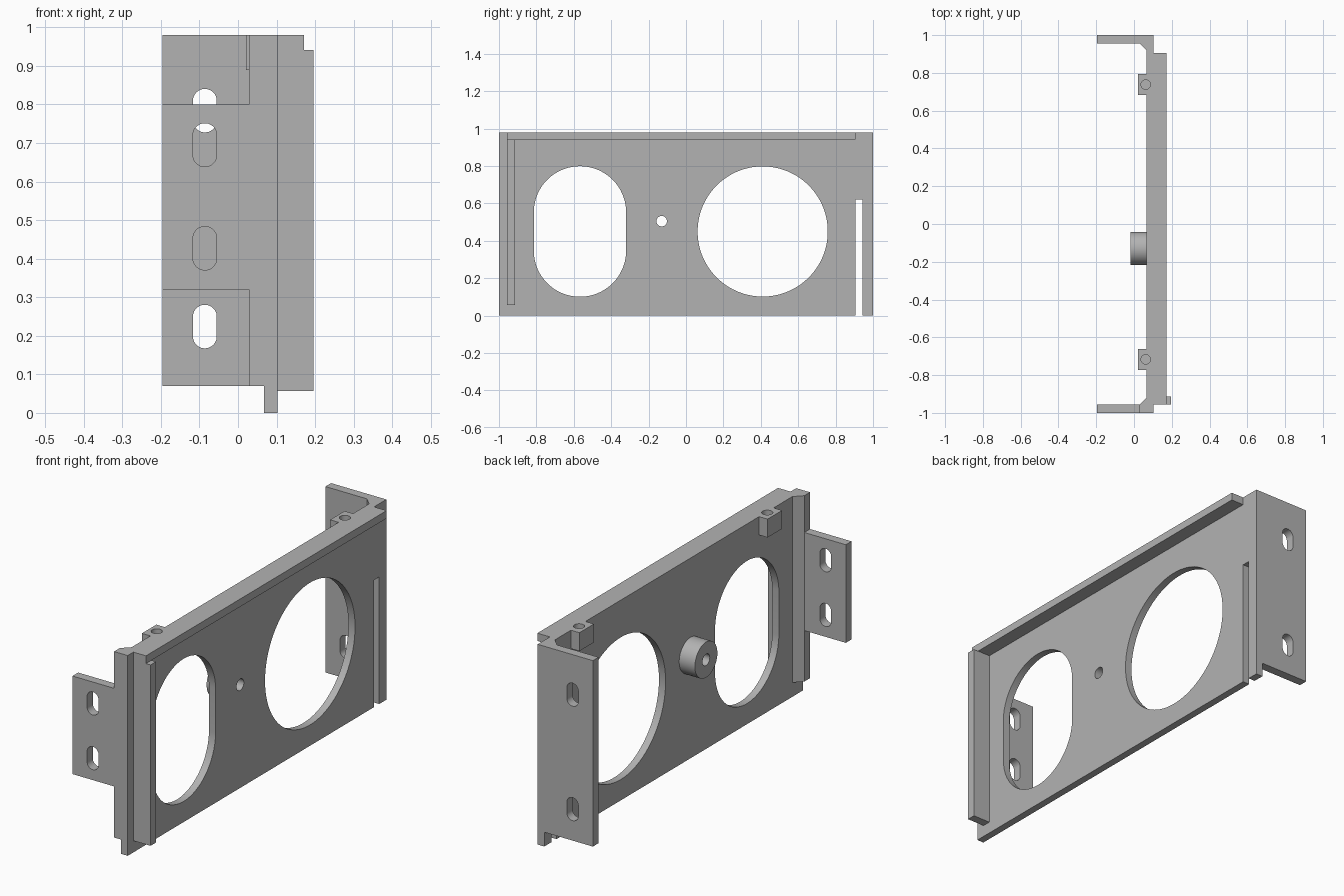
import bpy, bmesh, math
from mathutils import Vector

cube = bpy.data.objects.get("Cube")
if cube:
    bpy.data.objects.remove(cube, do_unlink=True)

grey = bpy.data.materials.new("plain grey")
grey.use_nodes = True
grey.diffuse_color = (0.45, 0.45, 0.45, 1)
grey.node_tree.nodes["Principled BSDF"].inputs["Base Color"].default_value = (0.45, 0.45, 0.45, 1)

# Order in which (u, v, depth) land on x, y, z for each extrusion axis
PLACE = {
    "x": lambda u, v, d: Vector((d, u, v)),
    "y": lambda u, v, d: Vector((u, d, v)),
    "z": lambda u, v, d: Vector((u, v, d)),
}


def prism(name, outline, axis, lo, hi):
    """Extrude a flat outline along an axis."""
    bm = bmesh.new()
    face = bm.faces.new([bm.verts.new(PLACE[axis](u, v, lo)) for u, v in outline])
    ext = bmesh.ops.extrude_face_region(bm, geom=[face])
    moved = [g for g in ext["geom"] if isinstance(g, bmesh.types.BMVert)]
    bmesh.ops.translate(bm, verts=moved, vec=PLACE[axis](0, 0, hi - lo))
    bmesh.ops.recalc_face_normals(bm, faces=bm.faces)
    mesh = bpy.data.meshes.new(name)
    bm.to_mesh(mesh)
    bm.free()
    mesh.materials.append(grey)
    obj = bpy.data.objects.new(name, mesh)
    bpy.context.collection.objects.link(obj)
    return obj


def rect(u0, u1, v0, v1):
    return [(u0, v0), (u1, v0), (u1, v1), (u0, v1)]


def slot(u, v, r, straight=0.0, n=64):
    """Round outline, stretched along v by a straight length."""
    pts = []
    for i in range(n):
        a = 2 * math.pi * (i + 0.5) / n
        shift = math.copysign(straight / 2, math.sin(a))
        pts.append((u + r * math.cos(a), v + shift + r * math.sin(a)))
    return pts


def select(obj):
    bpy.ops.object.select_all(action="DESELECT")
    obj.select_set(True)
    bpy.context.view_layer.objects.active = obj


def cut(obj, outline, axis, lo, hi):
    """Subtract an extruded outline from a part."""
    cutter = prism("cutter", outline, axis, lo, hi)
    cutter.hide_render = True
    mod = obj.modifiers.new("cut", "BOOLEAN")
    mod.operation, mod.solver, mod.object = "DIFFERENCE", "EXACT", cutter
    select(obj)
    bpy.ops.object.modifier_apply(modifier=mod.name)
    bpy.data.objects.remove(cutter, do_unlink=True)


BACK, FACE, TOP, FOOT, EDGE = 0.067, 0.103, 0.98, 0.07, 0.196
WALL = 0.956   # inner side of both end flanges
STEP = 0.029   # where the flange narrows

# Main panel with its openings
panel = prism("panel", rect(-1, 1, 0, TOP), "x", BACK, FACE)
openings = [
    slot(0.41, 0.45, 0.348, n=96),
    slot(-0.567, 0.45, 0.247, 0.204, n=96),
    slot(-0.13, 0.505, 0.028),
    rect(0.905, 0.945, -0.1, 0.622),
]
for outline in openings:
    cut(panel, outline, "x", 0, 0.2)

# Lip along the top and upright rib on the outer face
top_lip = prism("top_lip", rect(FACE, 0.171, -WALL, 0.905), "z", 0.942, TOP)
prism("upright_rib", rect(-WALL, -0.914, 0.057, 0.942), "x", FACE, EDGE)

# End flanges: the front one narrows to a short tab, the rear one is full height
front_outline = [(BACK, FOOT), (BACK, TOP), (STEP, TOP), (STEP, 0.80),
                 (-EDGE, 0.80), (-EDGE, 0.32), (STEP, 0.32), (STEP, FOOT)]
front_flange = prism("front_flange", front_outline, "y", -1, -WALL)
rear_flange = prism("rear_flange", rect(-EDGE, BACK, FOOT, TOP), "y", WALL, 1)
for flange, heights in ((front_flange, (0.427, 0.695)), (rear_flange, (0.224, 0.784))):
    for z in heights:
        cut(flange, slot(-0.086, z, 0.031, 0.051, n=32), "y", -1.1, 1.1)

# Sloped corner fillets between panel and flanges
for name, side in (("front_fillet", -1), ("rear_fillet", 1)):
    outline = [(STEP, side * WALL), (BACK, side * WALL), (BACK, side * 0.918)]
    fillet = prism(name, outline, "z", FOOT, TOP)
    if side > 0:
        cut(fillet, rect(0.905, 0.945, -0.1, 0.622), "x", 0, 0.2)

# Screw blocks with blind holes reaching into the panel
for name, y in (("front_screw_block", -0.717), ("rear_screw_block", 0.738)):
    block = prism(name, rect(0.021, BACK, y - 0.056, y + 0.056), "z", 0.89, TOP)
    for part in (block, panel):
        cut(part, slot(0.062, y, 0.025, n=32), "z", 0.91, 1.1)

# Round boss behind the small hole
boss = prism("boss", slot(-0.13, 0.505, 0.087), "x", -0.018, BACK)
cut(boss, slot(-0.13, 0.505, 0.028), "x", -0.1, 0.2)

# Smooth the round walls, keep the edges sharp
for obj in (panel, front_flange, rear_flange, boss,
            bpy.data.objects["front_screw_block"], bpy.data.objects["rear_screw_block"]):
    select(obj)
    bpy.ops.object.shade_smooth_by_angle(angle=math.radians(30))
